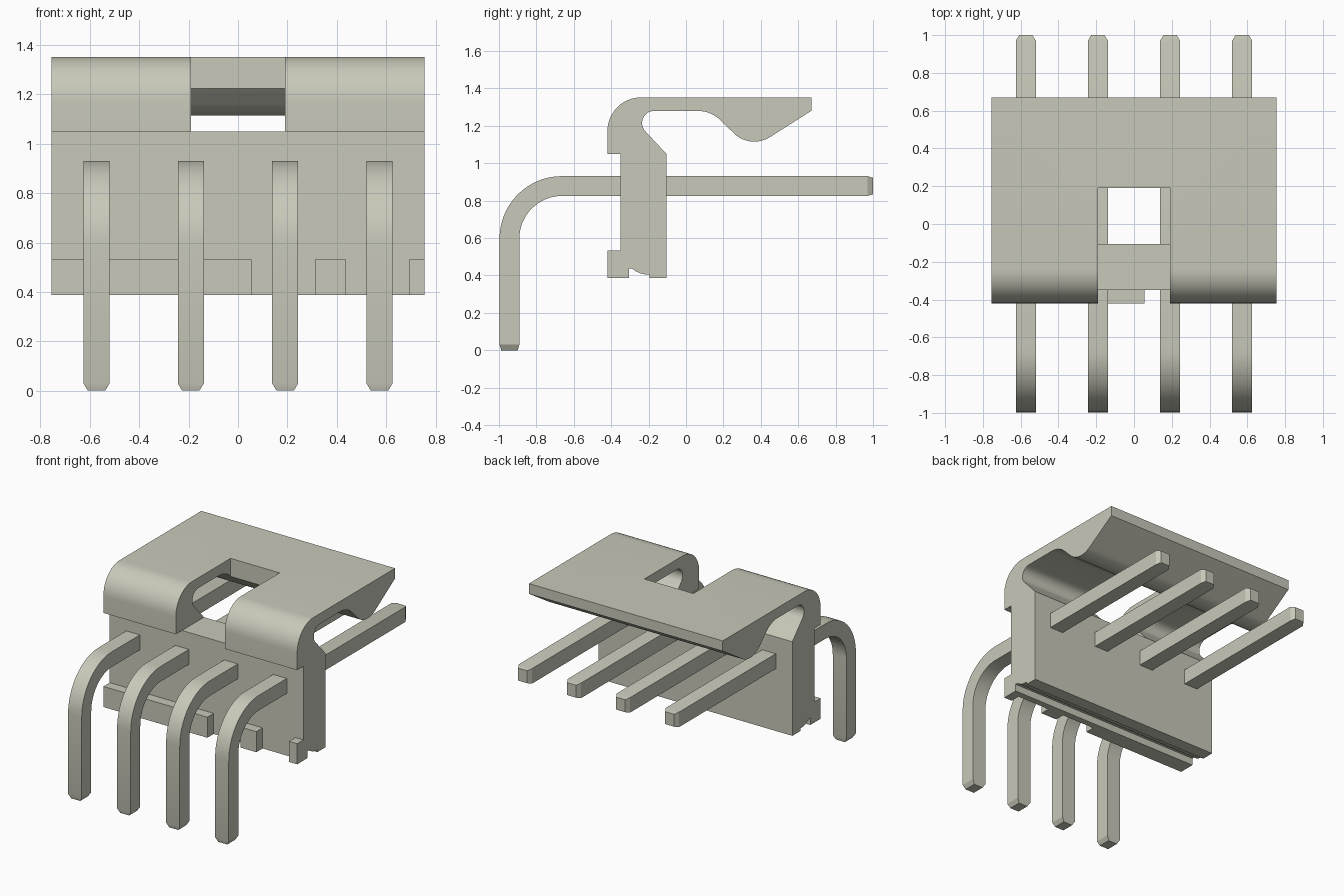
import bpy, bmesh, math
from mathutils import Vector

if "Cube" in bpy.data.objects:
    bpy.data.objects.remove(bpy.data.objects["Cube"], do_unlink=True)

mat = bpy.data.materials.new("warm_grey")
mat.use_nodes = True
COLOUR = (0.58, 0.58, 0.49, 1.0)
mat.diffuse_color = COLOUR
mat.node_tree.nodes["Principled BSDF"].inputs["Base Color"].default_value = COLOUR


def make_object(name, bm):
    bmesh.ops.recalc_face_normals(bm, faces=bm.faces)
    mesh = bpy.data.meshes.new(name)
    bm.to_mesh(mesh)
    bm.free()
    mesh.materials.append(mat)
    obj = bpy.data.objects.new(name, mesh)
    bpy.context.collection.objects.link(obj)
    return obj


def activate(obj):
    bpy.ops.object.select_all(action='DESELECT')
    obj.select_set(True)
    bpy.context.view_layer.objects.active = obj


def smooth(obj):
    activate(obj)
    bpy.ops.object.shade_smooth_by_angle(angle=math.radians(25))


def arc(cy, cz, r, start, end, steps=12):
    """Points of a circular arc in the y-z plane, angles in degrees."""
    angles = [math.radians(start + (end - start) * i / steps) for i in range(steps + 1)]
    return [(cy + r * math.cos(a), cz + r * math.sin(a)) for a in angles]


def extrude_profile(name, profile, x0, x1):
    """Prism with a y-z outline running from x0 to x1."""
    bm = bmesh.new()
    face = bm.faces.new([bm.verts.new((x0, y, z)) for y, z in profile])
    res = bmesh.ops.extrude_face_region(bm, geom=[face])
    moved = [v for v in res["geom"] if isinstance(v, bmesh.types.BMVert)]
    bmesh.ops.translate(bm, verts=moved, vec=(x1 - x0, 0, 0))
    return make_object(name, bm)


def box_profile(y0, y1, z0, z1):
    return [(y0, z0), (y1, z0), (y1, z1), (y0, z1)]


# Housing: upright wall, grooved foot, curled hook and locking tongue
HALF = 0.755
profile = [(-0.35, 0.387), (-0.305, 0.387), (-0.305, 0.437), (-0.288, 0.437)]
profile += [(-0.27, 0.423), (-0.245, 0.411), (-0.22, 0.406), (-0.195, 0.405)]
profile += [(-0.195, 0.387), (-0.105, 0.387), (-0.105, 1.05)]
profile += arc(-0.17, 1.215, 0.065, 225, 90)          # inner curl
profile += arc(0.06, 1.10, 0.18, 90, 45, 8)           # start of the bump
profile += arc(0.365, 1.27, 0.155, -135, -57, 12)     # rounded bump
profile += [(0.67, 1.28), (0.67, 1.352)]
profile += arc(-0.24, 1.172, 0.18, 90, 180)           # outer curl
profile += [(-0.42, 1.05), (-0.35, 1.05)]
housing = extrude_profile("housing", profile, -HALF, HALF)

# Central slot through the hook
cutter = extrude_profile("slot_cutter", box_profile(-0.6, 0.19, 1.05, 1.6), -0.191, 0.191)
cutter.hide_render = True
mod = housing.modifiers.new("slot", 'BOOLEAN')
mod.operation = 'DIFFERENCE'
mod.solver = 'EXACT'
mod.object = cutter
activate(housing)
bpy.ops.object.modifier_apply(modifier=mod.name)
bpy.data.objects.remove(cutter, do_unlink=True)
smooth(housing)

# Standoff ribs along the front foot
for i, (x0, x1) in enumerate([(-HALF, 0.055), (0.312, 0.437), (0.692, HALF)]):
    extrude_profile(f"front_rib_{i + 1}", box_profile(-0.42, -0.35, 0.387, 0.532), x0, x1)


# Bent square pins: rings swept along the path, narrowed at both tips
def make_pin(name, x):
    half, tip_x, tip_n = 0.053, 0.035, 0.044
    cy, cz, radius = -0.663, 0.597, 0.281
    path = [((-0.944, 0.0), 180, True), ((-0.944, 0.03), 180, False)]
    steps = 16
    for i, p in enumerate(arc(cy, cz, radius, 180, 90, steps)):
        path.append((p, 180 - 90 * i / steps, False))
    path += [((0.97, cz + radius), 90, False), ((1.0, cz + radius), 90, True)]
    bm = bmesh.new()
    rings = []
    for (y, z), angle, tip in path:
        a = math.radians(angle)
        normal = Vector((0, math.cos(a), math.sin(a))) * (tip_n if tip else half)
        side = Vector((tip_x if tip else half, 0, 0))
        mid = Vector((x, y, z))
        rings.append([bm.verts.new(mid + side * s + normal * n)
                      for s, n in ((-1, -1), (1, -1), (1, 1), (-1, 1))])
    for a, b in zip(rings, rings[1:]):
        for k in range(4):
            bm.faces.new((a[k], a[(k + 1) % 4], b[(k + 1) % 4], b[k]))
    bm.faces.new(rings[0])
    bm.faces.new(rings[-1])
    smooth(make_object(name, bm))


for i in range(4):
    make_pin(f"pin_{i + 1}", -0.573 + 0.382 * i)
